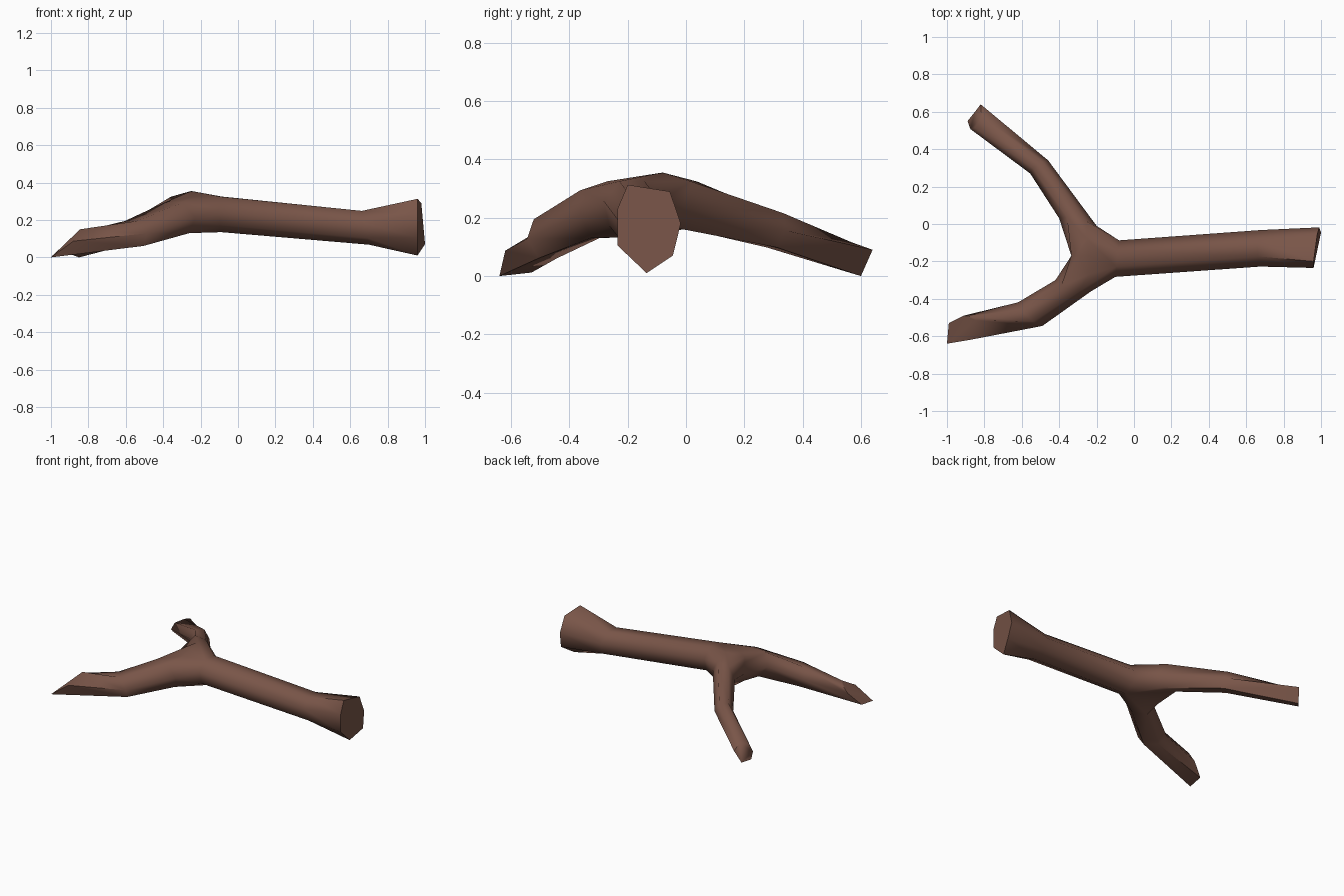
import bpy, bmesh, math
from mathutils import Vector

if "Cube" in bpy.data.objects:
    bpy.data.objects.remove(bpy.data.objects["Cube"])

bark = bpy.data.materials.new("bark_brown")
bark.diffuse_color = (0.191, 0.091, 0.065, 1)
bark.use_nodes = True
bark.node_tree.nodes["Principled BSDF"].inputs["Base Color"].default_value = bark.diffuse_color

bm = bmesh.new()


def ring(n, centre, half, height, lean=(0, 0), phase=0):
    """Elliptical ring: half = horizontal half-width vector, lean = tilt of its top."""
    c, h = Vector(centre), Vector((*half, 0))
    up = Vector((*lean, height))
    angles = [phase + 2 * math.pi * i / n for i in range(n)]
    return [bm.verts.new(c + h * math.cos(a) + up * math.sin(a)) for a in angles]


def end_ring(points, previous):
    """Cut end, reordered to line up with the previous ring."""
    n = len(points)
    pts = [Vector(p) for p in points]
    mid = sum(pts, Vector()) / n
    pmid = sum((v.co for v in previous), Vector()) / n
    options = [[pts[(s + d * i) % n] for i in range(n)] for s in range(n) for d in (1, -1)]
    best = min(options, key=lambda o: sum(((p - mid) - (v.co - pmid)).length_squared
                                          for p, v in zip(o, previous)))
    return [bm.verts.new(p) for p in best]


def bridge(a, b):
    for i in range(len(a)):
        j = (i + 1) % len(a)
        bm.faces.new((a[i], a[j], b[j], b[i]))


# Three rings around the fork
trunk0 = ring(7, (-0.09, -0.185, 0.235), (0.01, 0.1), 0.1, phase=-math.pi / 2)
front0 = ring(6, (-0.325, -0.33, 0.212), (0.095, -0.03), 0.095, (-0.02, -0.02))
back0 = ring(6, (-0.3, 0.01, 0.243), (0.1, -0.02), 0.094, (-0.01, 0.02))

# Fork: hull over the rings plus two knuckles, ring openings removed
knuckles = [bm.verts.new(p) for p in ((-0.25, -0.08, 0.355), (-0.24, -0.27, 0.325))]
bmesh.ops.convex_hull(bm, input=trunk0 + front0 + back0 + knuckles)
caps = [f for f in bm.faces if any(set(f.verts) <= set(r) for r in (trunk0, front0, back0))]
bmesh.ops.delete(bm, geom=caps, context='FACES_ONLY')
for e in [e for e in bm.edges if not e.link_faces]:
    bm.edges.remove(e)

# Crotch between the two branches, pushed inwards
side = [f for f in bm.faces if not set(f.verts) & set(trunk0)]
geom = side + list({e for f in side for e in f.edges}) + list({v for f in side for v in f.verts})
cut = bmesh.ops.bisect_plane(bm, geom=geom, plane_co=(0, -0.17, 0), plane_no=(0, 1, 0))
for v in cut["geom_cut"]:
    if isinstance(v, bmesh.types.BMVert):
        v.co.x = max(v.co.x, -0.335)

# Trunk with flared, cut end
trunk1 = ring(7, (0.68, -0.13, 0.163), (0.0, 0.1), 0.095, (-0.02, 0), -math.pi / 2)
trunk2 = end_ring([(0.96, -0.2, 0.313), (0.98, -0.055, 0.29), (0.99, -0.018, 0.18),
                   (1.0, -0.045, 0.07), (0.96, -0.135, 0.01), (0.96, -0.235, 0.105),
                   (0.96, -0.235, 0.23)], trunk1)
# Front branch with long slanted cut
front1 = ring(6, (-0.555, -0.482, 0.128), (0.065, -0.063), 0.077, (-0.02, -0.01))
front2 = end_ring([(-0.845, -0.515, 0.15), (-0.88, -0.62, 0.087), (-1, -0.64, 0.0),
                   (-0.99, -0.53, 0.012), (-0.91, -0.49, 0.085), (-0.865, -0.495, 0.13)], front1)
# Back branch
back1 = ring(6, (-0.507, 0.305, 0.157), (0.048, 0.035), 0.068, (-0.01, 0.012))
back2 = end_ring([(-0.82, 0.64, 0.09), (-0.815, 0.57, 0.115), (-0.85, 0.515, 0.1),
                  (-0.875, 0.508, 0.05), (-0.89, 0.55, 0.015), (-0.85, 0.6, 0.0)], back1)

for a, b, c in ((trunk0, trunk1, trunk2), (front0, front1, front2), (back0, back1, back2)):
    bridge(a, b)
    bridge(b, c)
    bm.faces.new(c)

bmesh.ops.recalc_face_normals(bm, faces=bm.faces[:])
mesh = bpy.data.meshes.new("forked_branch")
bm.to_mesh(mesh)
bm.free()
mesh.materials.append(bark)
obj = bpy.data.objects.new("forked_branch", mesh)
bpy.context.collection.objects.link(obj)
bpy.context.view_layer.objects.active = obj
obj.select_set(True)
bpy.ops.object.shade_smooth_by_angle(angle=math.radians(62))
